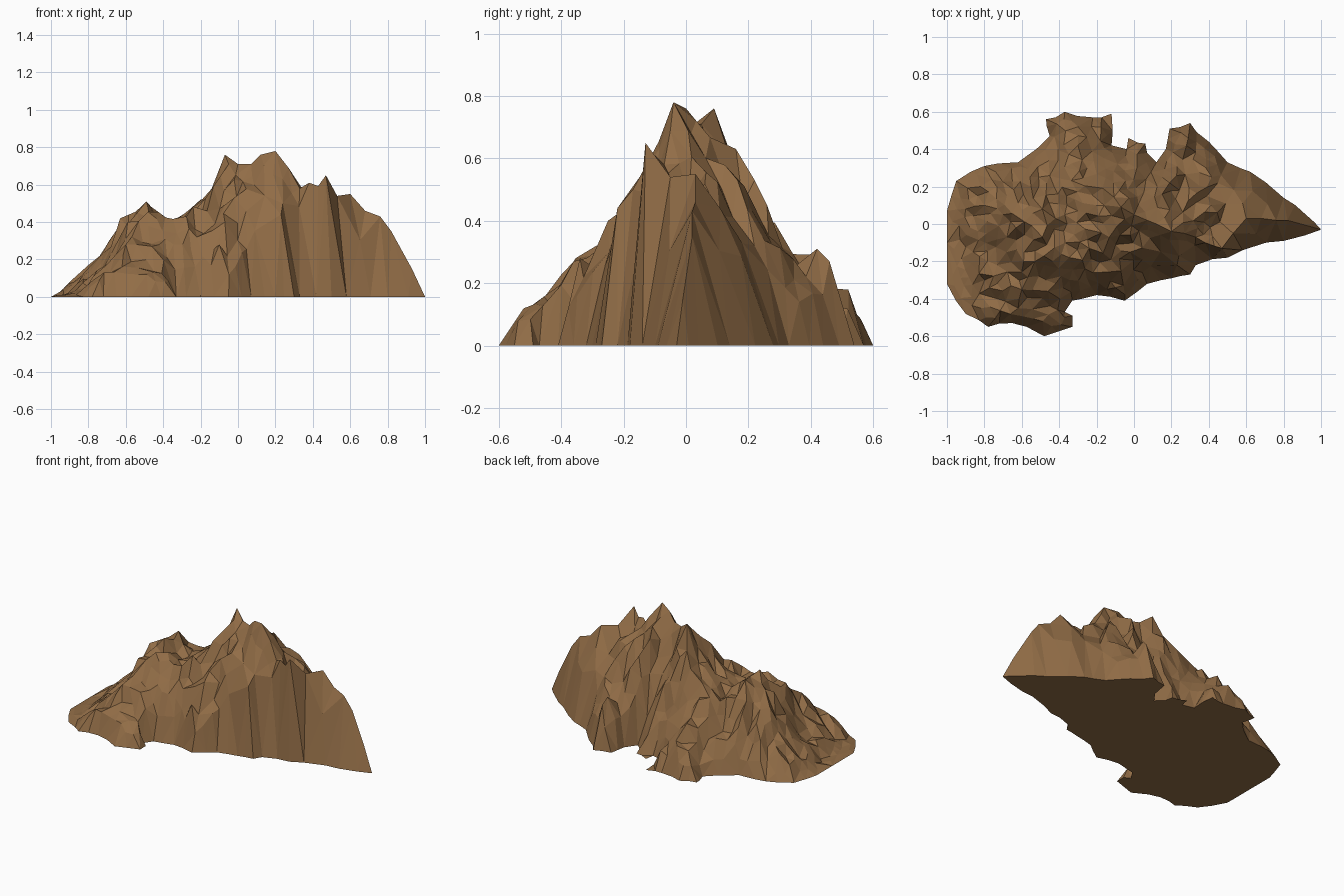
import bpy, bmesh, random
from mathutils import Vector
from mathutils.geometry import delaunay_2d_cdt, intersect_point_line

if "Cube" in bpy.data.objects:
    bpy.data.objects.remove(bpy.data.objects["Cube"])

random.seed(5)

# Footprint of the mountain, counter-clockwise
OUTLINE = [(1, -.03), (.93, .04), (.8, .14), (.62, .28), (.5, .33), (.4, .44), (.3, .54),
           (.19, .51), (.17, .40), (.12, .33), (.07, .38), (.06, .43), (-.03, .46), (-.04, .40),
           (-.12, .42), (-.12, .59), (-.22, .57), (-.37, .60), (-.47, .56), (-.45, .47),
           (-.62, .33), (-.8, .31), (-.95, .23), (-1, .07), (-1, -.32), (-.9, -.48),
           (-.78, -.55), (-.65, -.53), (-.48, -.6), (-.33, -.55), (-.33, -.49), (-.37, -.47),
           (-.33, -.41), (-.2, -.38), (-.05, -.41), (.02, -.36), (.07, -.32), (.2, -.29),
           (.3, -.27), (.33, -.22), (.5, -.18), (.58, -.14), (.8, -.09)]

# Main crest from left to right; its heights are also the front skyline
CREST = [(-1, .05, 0), (-.9, .08, .08), (-.8, .1, .17), (-.7, .05, .28), (-.63, -.02, .42),
         (-.49, -.07, .51), (-.42, .03, .45), (-.37, .05, .41), (-.3, .07, .43), (-.2, .1, .52),
         (-.16, .1, .53), (-.07, .09, .76), (0, .05, .71), (.07, .02, .71), (.12, 0, .76),
         (.2, -.04, .78), (.27, -.05, .69), (.33, -.07, .58), (.38, -.1, .61), (.47, -.13, .65),
         (.53, -.05, .54), (.6, .03, .55), (.68, .03, .46), (.76, .02, .43), (.82, .02, .35),
         (.93, -.01, .15), (1, -.03, 0)]

# Spurs running off the crest
SPURS = [
    [(-.2, .1, .5), (-.25, .3, .32), (-.3, .42, .29), (-.3, .52, .18)],
    [(.12, .04, .7), (.15, .16, .63), (.19, .22, .53), (.23, .31, .31), (.28, .42, .31), (.29, .46, .27)],
    [(-.49, -.07, .51), (-.49, .08, .5), (-.55, .2, .34)],
    [(-.57, -.08, .46), (-.59, -.2, .4), (-.6, -.35, .28), (-.62, -.45, .16)],
    [(-.5, -.07, .48), (-.48, -.22, .38), (-.46, -.36, .27)],
    [(0, .05, .7), (-.02, -.15, .53), (-.07, -.25, .4), (-.1, -.34, .28)],
    [(-.6, .02, .42), (-.68, .15, .28), (-.82, .2, .16)],
    [(.27, -.05, .66), (.24, -.17, .5), (.23, -.22, .44)],
    [(-.16, .1, .52), (-.2, -.1, .42), (-.22, -.26, .32)],
]

# Side skyline: (y, highest z)
SIDE = [(-.6, 0), (-.52, .12), (-.45, .16), (-.36, .28), (-.3, .28), (-.25, .41), (-.17, .53),
        (-.13, .65), (-.1, .62), (-.04, .78), (.01, .76), (.04, .72), (.09, .76), (.13, .6),
        (.16, .63), (.22, .53), (.26, .45), (.33, .29), (.42, .31), (.44, .26), (.46, .27),
        (.52, .18), (.6, 0)]


def interp(table, v):
    for (a, za), (b, zb) in zip(table, table[1:]):
        if a <= v <= b:
            return za + (zb - za) * (v - a) / (b - a)
    return 0


FRONT = [(x, z) for x, y, z in CREST]


def cap(x, y, z):
    # the left end also leans down towards the front
    lean = max(0, .08 - y) * .22 if x < -.58 else 0
    return max(.01, min(z, interp(FRONT, max(-1, x - lean)), interp(SIDE, y)))


def near(p, a, b):
    """Distance from p to segment ab, and position along it."""
    q, t = intersect_point_line(p, a, b)
    t = max(0, min(1, t))
    return (p - a.lerp(b, t)).length, t


# Roughen the footprint with jittered midpoints
ring = []
for i, a in enumerate(OUTLINE):
    a, b = Vector(a), Vector(OUTLINE[(i + 1) % len(OUTLINE)])
    ring.append(a)
    if (b - a).length > .09:
        n = (b - a).normalized()
        m = a.lerp(b, random.uniform(.4, .6)) + Vector((n.y, -n.x)) * random.uniform(-.012, .008)
        ring.append(Vector((max(-1, min(1, m.x)), m.y)))
EDGES = [(ring[i], ring[(i + 1) % len(ring)]) for i in range(len(ring))]
LINES = [(Vector(a[:2]), Vector(b[:2]), a[2], b[2])
         for line in [CREST] + SPURS for a, b in zip(line, line[1:])]


def inside(p):
    hit = False
    for a, b in EDGES:
        if (a.y > p.y) != (b.y > p.y) and p.x < a.x + (b.x - a.x) * (p.y - a.y) / (b.y - a.y):
            hit = not hit
    return hit


def edge_distance(p):
    return min(near(p, a, b)[0] for a, b in EDGES)


def height(p, de):
    """Slopes fall from every ridge line to the footprint; steeper cliffs at front and right."""
    power = .62
    if p.y > .1 and p.x < .15:
        power = 1 if p.x > -.1 else .8
    best = 0
    for a, b, za, zb in LINES:
        d, t = near(p, a, b)
        best = max(best, (za + (zb - za) * t) * (de / (de + d)) ** power)
    return best


# Ridge points first, then scattered points between them
points = [(Vector((x, y)), min(z, interp(FRONT, x), interp(SIDE, y)))
          for line in [CREST] + [s[1:] for s in SPURS] for x, y, z in line if z > .05]
for _ in range(7000):
    p = Vector((random.uniform(-1, 1), random.uniform(-.6, .6)))
    cliff = p.x > .45 or (p.x > .05 and p.y < -.12)
    gap = .08 if cliff else .042
    if any((p - q).length < gap for q, z in points) or not inside(p):
        continue
    de = edge_distance(p)
    if de < (.045 if cliff else .025):
        continue
    rough = random.uniform(-.06, .045) * min(1, de / .12) * (.3 if cliff else 1)
    points.append((p, cap(p.x, p.y, cap(p.x, p.y, height(p, de)) + rough)))

# Triangulate the terrain inside the footprint
n = len(ring)
flat = ring + [p for p, z in points]
verts, _, faces, origin, _, _ = delaunay_2d_cdt(flat, [], [list(range(n))], 1, 1e-5)
bm = bmesh.new()
made = []
for v, src in zip(verts, origin):
    z = points[src[0] - n][1] if src and min(src) >= n else 0
    made.append(bm.verts.new((v.x, v.y, z)))
for f in faces:
    bm.faces.new([made[i] for i in f])

# Flat underside
under = [bm.verts.new((p.x, p.y, 0)) for p in ring]
bm.faces.new(under[::-1])
bmesh.ops.remove_doubles(bm, verts=bm.verts, dist=1e-5)
bmesh.ops.triangulate(bm, faces=[f for f in bm.faces if len(f.verts) > 4])
bmesh.ops.recalc_face_normals(bm, faces=bm.faces)

mesh = bpy.data.meshes.new("mountain")
bm.to_mesh(mesh)
bm.free()
rock = bpy.data.materials.new("brown rock")
rock.diffuse_color = (.285, .152, .062, 1)
rock.use_nodes = True
rock.node_tree.nodes["Principled BSDF"].inputs["Base Color"].default_value = rock.diffuse_color
mesh.materials.append(rock)
bpy.context.collection.objects.link(bpy.data.objects.new("mountain", mesh))
